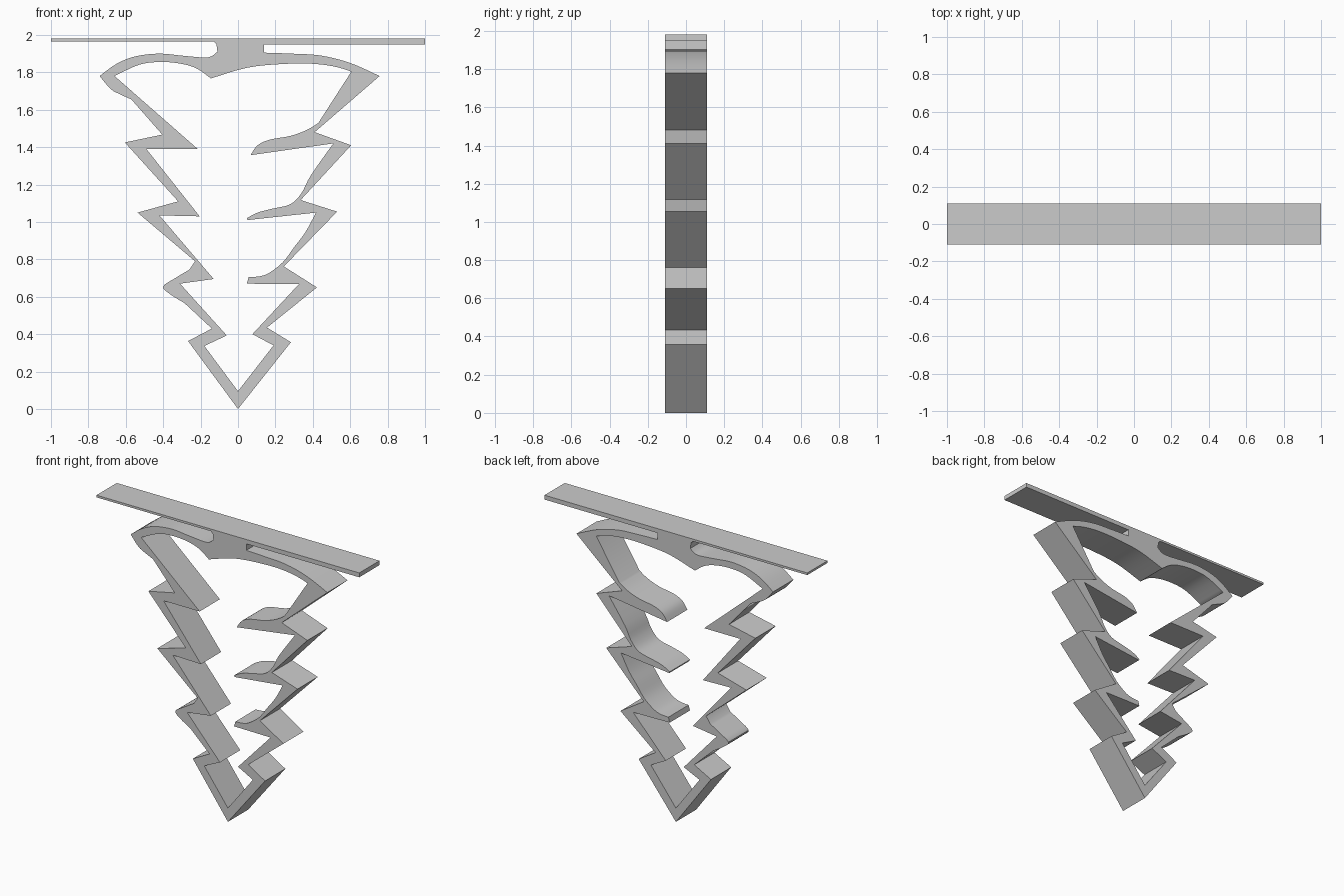
import bpy
import bmesh
import math
from mathutils import Vector

default_cube = bpy.data.objects.get("Cube")
if default_cube:
    bpy.data.objects.remove(default_cube, do_unlink=True)

HALF_DEPTH = 0.11

grey = bpy.data.materials.new("plain_grey")
grey.use_nodes = True
grey_value = (0.6, 0.6, 0.6, 1)
grey.diffuse_color = grey_value
grey.node_tree.nodes["Principled BSDF"].inputs["Base Color"].default_value = grey_value


def smooth(points, steps=4):
    """Return a smooth curve that passes through every given profile point."""
    pts = [Vector(p) for p in points]
    padded = [pts[0]] + pts + [pts[-1]]
    curve = []
    for before, start, end, after in zip(padded, padded[1:], padded[2:], padded[3:]):
        tangent_in = (end - before) / 2
        tangent_out = (after - start) / 2
        for step in range(steps):
            t = step / steps
            ease = t * t * (3 - 2 * t)
            curve.append(start.lerp(end, ease)
                         + tangent_in * t * (1 - t) ** 2
                         - tangent_out * t * t * (1 - t))
    curve.append(pts[-1])
    return [tuple(p) for p in curve]


def extruded_part(name, outline):
    """Extrude a closed front outline through the depth of the model."""
    bm = bmesh.new()
    front = bm.faces.new([bm.verts.new((x, -HALF_DEPTH, z)) for x, z in outline])
    extrusion = bmesh.ops.extrude_face_region(bm, geom=[front], use_keep_orig=True)
    moved = [item for item in extrusion["geom"] if isinstance(item, bmesh.types.BMVert)]
    bmesh.ops.translate(bm, verts=moved, vec=(0, 2 * HALF_DEPTH, 0))
    bmesh.ops.recalc_face_normals(bm, faces=bm.faces)
    mesh = bpy.data.meshes.new(name)
    bm.to_mesh(mesh)
    bm.free()
    mesh.materials.append(grey)
    part = bpy.data.objects.new(name, mesh)
    bpy.context.collection.objects.link(part)
    bpy.ops.object.select_all(action="DESELECT")
    part.select_set(True)
    bpy.context.view_layer.objects.active = part
    bpy.ops.object.shade_smooth_by_angle(angle=math.radians(30))
    return part


# Shared joints, so that neighbouring parts meet edge to edge
left_corner, left_inner_corner = (-.74, 1.78), (-.66, 1.78)
right_corner, right_inner_corner = (.757, 1.78), (.66, 1.783)
neck_left, neck_right = (-.13, 1.965), (.14, 1.95)
tip, inner_tip = (0, 0), (0, .095)

# Flat top bar, thinner on one side of the neck
extruded_part("top_bar", [
    (-1, 1.98), (-1, neck_left[1]), neck_left, neck_right,
    (1, neck_right[1]), (1, 1.98),
])

# Double arched canopy with the short neck below the bar
left_arch_top = smooth([left_corner, (-.65, 1.845), (-.55, 1.885), (-.42, 1.9),
                        (-.28, 1.887), (-.16, 1.88), (-.11, 1.91)])
right_arch_top = smooth([(.14, 1.905), (.28, 1.9), (.44, 1.89),
                         (.6, 1.85), right_corner])
right_arch_underside = smooth([right_inner_corner, (.54, 1.825), (.41, 1.845),
                               (.25, 1.845), (.05, 1.825), (-.145, 1.767)])
left_arch_underside = smooth([(-.145, 1.767), (-.22, 1.82), (-.31, 1.847),
                              (-.42, 1.855), (-.53, 1.84), left_inner_corner])
extruded_part("canopy", left_arch_top + [(-.115, 1.95), neck_left, neck_right]
              + right_arch_top + right_arch_underside + left_arch_underside[1:])

# Left-hand zigzag limb, with one rounded knuckle
shoulder = smooth([left_corner, (-.68, 1.71), (-.625, 1.68), (-.57, 1.655)])
knuckle = smooth([(-.26, .745), (-.335, .7), (-.4, .655),
                  (-.365, .615), (-.285, .565)])
outer_edge = shoulder + [
    (-.405, 1.467), (-.605, 1.425), (-.32, 1.11), (-.537, 1.05), (-.23, .79),
] + knuckle + [(-.14, .43), (-.267, .363), tip]
inner_edge = [
    left_inner_corner, (-.215, 1.39), (-.49, 1.39), (-.205, 1.03), (-.42, 1.035),
    (-.13, .695), (-.31, .67), (-.06, .393), (-.18, .337), inner_tip,
]
extruded_part("zigzag_limb", outer_edge + inner_edge[::-1])

# Opposite limb, with three curved inward barbs
upper_barb = smooth([(.43, 1.53), (.37, 1.493), (.28, 1.46),
                     (.17, 1.44), (.105, 1.41), (.067, 1.357)])
middle_barb = smooth([(.51, 1.42), (.39, 1.25), (.34, 1.155), (.28, 1.095),
                      (.18, 1.07), (.105, 1.05), (.047, 1.02)])
lower_barb = smooth([(.417, 1.05), (.36, .945), (.3, .865), (.24, .785),
                     (.17, .73), (.12, .71), (.057, .705)])
outer_edge = [
    right_corner, (.41, 1.48), (.605, 1.41), (.335, 1.117), (.53, 1.055),
    (.245, .762), (.422, .65), (.155, .435), (.283, .357), tip,
]
inner_edge = ([right_inner_corner, (.607, 1.805)] + upper_barb + middle_barb
              + [(.05, 1.01)] + lower_barb
              + [(.047, .67), (.325, .667), (.077, .4), (.19, .34), inner_tip])
extruded_part("barbed_limb", outer_edge + inner_edge[::-1])
